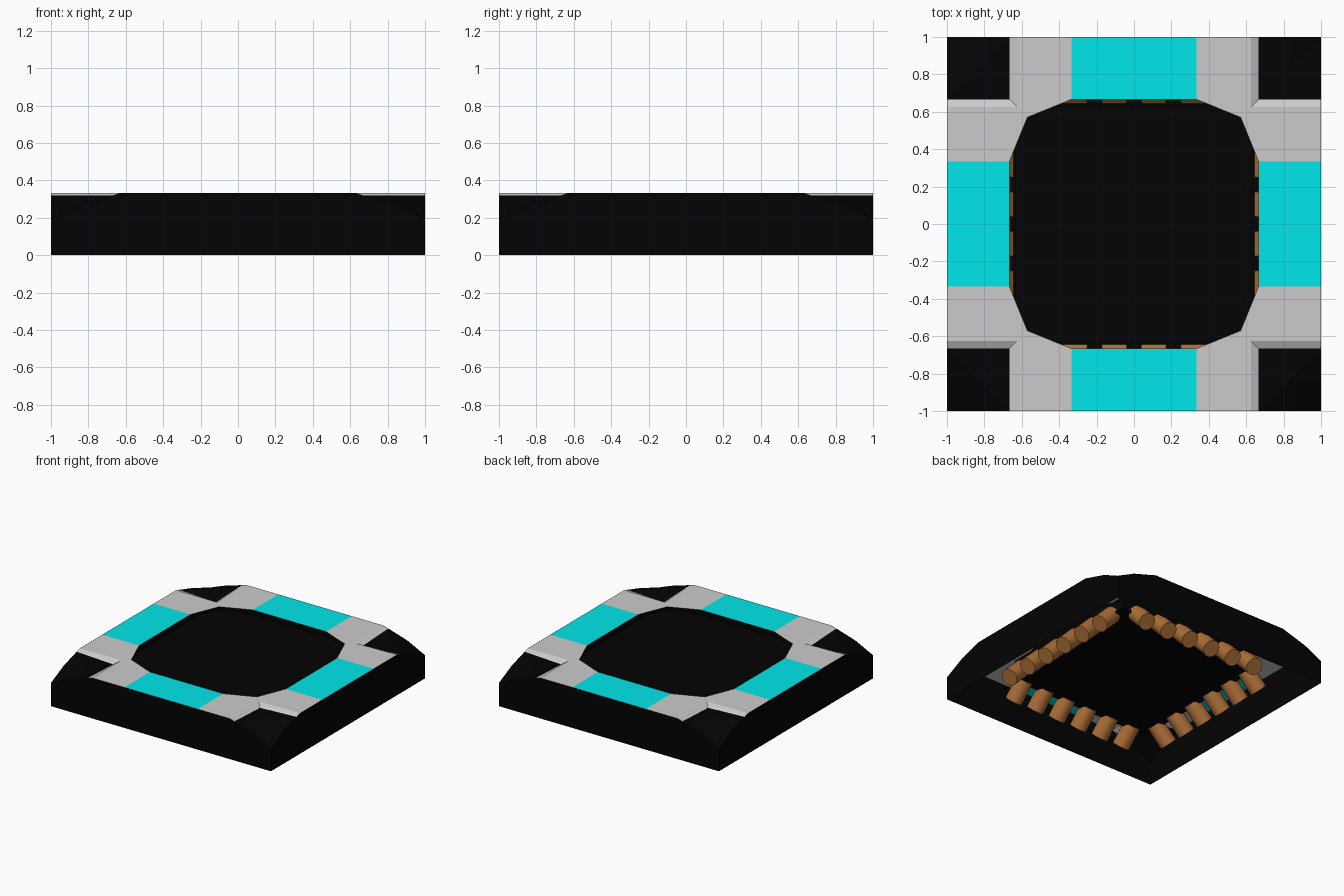
import bpy, bmesh, math
from mathutils import Vector, Matrix

if "Cube" in bpy.data.objects:
    bpy.data.objects.remove(bpy.data.objects["Cube"])


def material(name, rgb):
    m = bpy.data.materials.new(name)
    m.diffuse_color = (*rgb, 1)
    m.use_nodes = True
    m.node_tree.nodes["Principled BSDF"].inputs["Base Color"].default_value = m.diffuse_color
    return m


BLACK = material("black", (0.001, 0.001, 0.001))
CYAN = material("cyan", (0.0, 0.8, 0.82))
BROWN = material("copper", (0.42, 0.16, 0.04))


def finish(name, bm, mat=None, smooth=False):
    bmesh.ops.remove_doubles(bm, verts=bm.verts, dist=1e-4)
    me = bpy.data.meshes.new(name)
    bm.to_mesh(me)
    bm.free()
    ob = bpy.data.objects.new(name, me)
    bpy.context.collection.objects.link(ob)
    if mat:
        me.materials.append(mat)
    if smooth:
        bpy.context.view_layer.objects.active = ob
        ob.select_set(True)
        bpy.ops.object.shade_smooth_by_angle(angle=math.radians(40))
        ob.select_set(False)
    return ob


def octants(name, polys, mat=None):
    """Repeat counter-clockwise polygons of one octant around all eight."""
    bm = bmesh.new()
    for k in range(4):
        rot = Matrix.Rotation(k * math.pi / 2, 3, 'Z')
        for s in (1, -1):
            for p in polys:
                pts = [rot @ Vector((x, s * y, z)) for x, y, z in p]
                if s < 0:
                    pts.reverse()
                bm.faces.new([bm.verts.new(v) for v in pts])
    return finish(name, bm, mat)


# Key plan positions and heights of the drooping edge profile
A, B, C, D = 1 / 3, 0.625, 2 / 3, 0.84
TOP, ZC, ZD, ZE = 0.333, 0.32, 0.268, 0.19

# Top panels
octants("cyan_panels", [[(C, 0, TOP), (1, 0, TOP), (1, A, TOP), (C, A, TOP)]], CYAN)
octants("grey_panels", [
    [(C, A, TOP), (1, A, TOP), (1, B, TOP), (B, B, TOP), (.57, .57, TOP)],
    [(B, B, TOP), (1, B, TOP), (1, C, ZC), (C, C, 0.305)]])

# Corners: inner triangle up to a diagonal ridge, then falling to the tip
M = (C + 1) / 2
octants("corner_slopes", [
    [(C, C, 0.305), (1, C, ZC), (M, M, ZC)],
    [(M, M, ZC), (1, C, ZC), (1, D, ZD)],
    [(M, M, ZC), (1, D, ZD), (1, 1, ZE)]], BLACK)

# Outer walls, open underneath
octants("outer_walls", [[(1, 0, 0), (1, 1, 0), (1, 1, ZE), (1, D, ZD),
                         (1, C, ZC), (1, B, TOP), (1, 0, TOP)]], BLACK)

# Lip around the opening
LIP = 0.265
octants("opening_lip", [
    [(C, 0, TOP), (C, A, TOP), (C, A, LIP), (C, 0, LIP)],
    [(C, A, TOP), (.57, .57, TOP), (.57, .57, LIP), (C, A, LIP)]], BLACK)


def box(name, half, z0, z1):
    bm = bmesh.new()
    bmesh.ops.create_cube(bm, size=1, matrix=Matrix.Translation((0, 0, (z0 + z1) / 2))
                          @ Matrix.Diagonal((2 * half, 2 * half, z1 - z0, 1)))
    return finish(name, bm, BLACK)


# Centre plate and the wider sheet below it
box("centre_plate", 0.635, 0.18, 0.31)
box("lower_sheet", 0.68, 0.165, 0.18)

# Straight tubes, six per side, leaning outward and down at 45 degrees
START, END = Vector((.655, 0, .19)), Vector((.782, 0, .063))
for k, side in enumerate(("right", "back", "left", "front")):
    rot = Matrix.Rotation(k * math.pi / 2, 4, 'Z')
    bm = bmesh.new()
    for i in range(6):
        place = Matrix.Translation((START + END) / 2 + Vector((0, (i - 2.5) * 0.211, 0)))
        bmesh.ops.create_cone(
            bm, cap_ends=True, segments=24, radius1=.067, radius2=.067,
            depth=(END - START).length,
            matrix=rot @ place @ Matrix.Rotation(math.radians(135), 4, 'Y'))
    finish(side + "_tubes", bm, BROWN, True)
